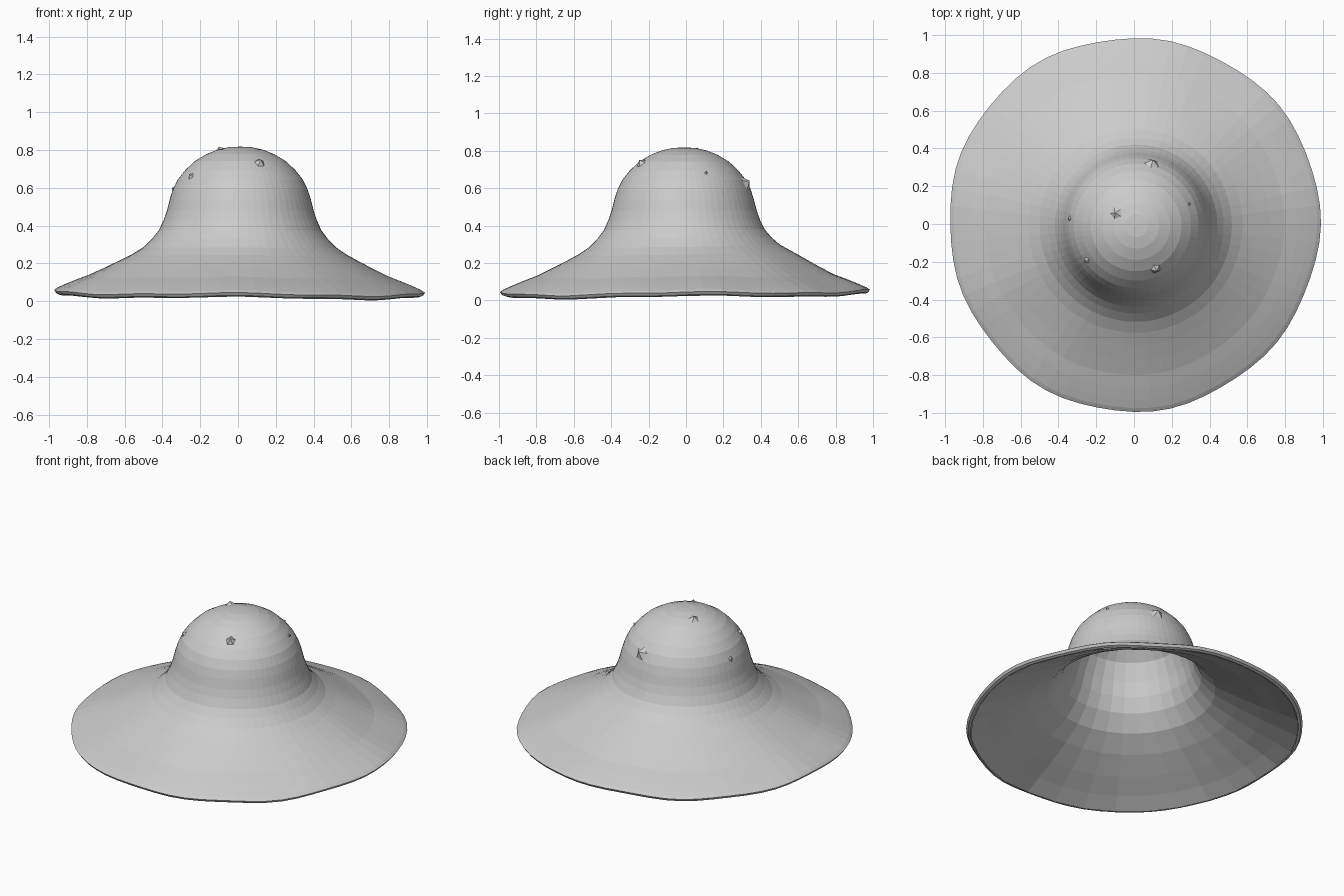
import bpy, bmesh, math
from mathutils import Vector

if "Cube" in bpy.data.objects:
    bpy.data.objects.remove(bpy.data.objects["Cube"])

# Averaged half profile (radius, height) from crown top down to the brim edge
PROFILE = [(0.06, 0.815), (0.12, 0.802), (0.18, 0.778), (0.24, 0.742), (0.29, 0.695),
           (0.33, 0.645), (0.357, 0.59), (0.373, 0.54), (0.388, 0.48), (0.405, 0.43),
           (0.43, 0.375), (0.465, 0.33), (0.51, 0.285), (0.57, 0.245), (0.64, 0.208),
           (0.72, 0.168), (0.80, 0.13), (0.87, 0.103), (0.93, 0.078), (0.975, 0.058),
           (0.995, 0.045)]
RIM_FOLD = [(0.985, 0.03), (0.968, 0.024)]

# Lining profile: coarser, sits just inside the outer felt
LINING = [(0.10, 0.79), (0.22, 0.735), (0.305, 0.645), (0.345, 0.54), (0.37, 0.45),
          (0.41, 0.365), (0.49, 0.275), (0.61, 0.20), (0.75, 0.13), (0.87, 0.075),
          (0.968, 0.024)]


def hat_point(r, z, a):
    """Place a profile point, with the soft irregularities of the brim and crown."""
    crown = max(0.0, min(1.0, (0.8 - r) / 0.4))
    brim = max(0.0, (r - 0.45) / 0.55)
    wobble = 1 + brim * (0.007 * math.sin(3 * a + 0.6) + 0.005 * math.cos(9 * a) - 0.006)
    x = r * wobble * math.cos(a) * (1 - 0.008 * brim) + 0.012 * crown
    y = r * wobble * math.sin(a) - 0.01 * crown
    # brim dips at the front and right, lifts slightly at the left and back
    dz = brim * (0.009 * math.sin(a) - 0.007 * math.cos(a)
                 + 0.007 * math.cos(4 * a) + 0.003 * math.sin(11 * a))
    hump = max(0.0, 1 - abs(r - 0.58) / 0.2) * 0.018 * max(0.0, math.sin(a))
    return Vector((x, y, max(0.0, z + dz + hump)))


def revolve(name, profile, top_z, steps, inward=False):
    bm = bmesh.new()
    top = bm.verts.new((0.012, -0.01, top_z))
    rings = [[bm.verts.new(hat_point(r, z, 2 * math.pi * i / steps)) for i in range(steps)]
             for r, z in profile]
    for i in range(steps):
        j = (i + 1) % steps
        bm.faces.new((top, rings[0][i], rings[0][j]))
        for a, b in zip(rings, rings[1:]):
            bm.faces.new((a[i], b[i], b[j], a[j]))
    if inward:
        bmesh.ops.reverse_faces(bm, faces=bm.faces[:])
    mesh = bpy.data.meshes.new(name)
    bm.to_mesh(mesh)
    bm.free()
    obj = bpy.data.objects.new(name, mesh)
    bpy.context.collection.objects.link(obj)
    return obj


def crown_nub(name, tip, radius, height, sides):
    """Small faceted peak poking through the crown."""
    tip = Vector(tip)
    axis = (tip - Vector((0.01, -0.01, 0.42))).normalized()
    bpy.ops.mesh.primitive_cone_add(vertices=sides, radius1=radius, depth=height,
                                    location=tip - axis * height / 2,
                                    rotation=axis.to_track_quat('Z', 'Y').to_euler())
    bpy.context.object.name = name


# Outer felt and inner lining
revolve("hat_outer", PROFILE + RIM_FOLD, 0.818, 64)
revolve("hat_lining", LINING, 0.798, 32, inward=True)

# Peaks on the crown
crown_nub("nub_front", (0.12, -0.25, 0.75), 0.075, 0.06, 5)
crown_nub("nub_front_left", (-0.26, -0.20, 0.67), 0.04, 0.035, 4)
crown_nub("nub_top", (-0.10, 0.06, 0.817), 0.04, 0.025, 5)
crown_nub("nub_right", (0.30, 0.11, 0.69), 0.02, 0.03, 4)
crown_nub("nub_back", (0.10, 0.34, 0.64), 0.07, 0.045, 5)
crown_nub("nub_left", (-0.35, 0.03, 0.60), 0.05, 0.035, 4)
